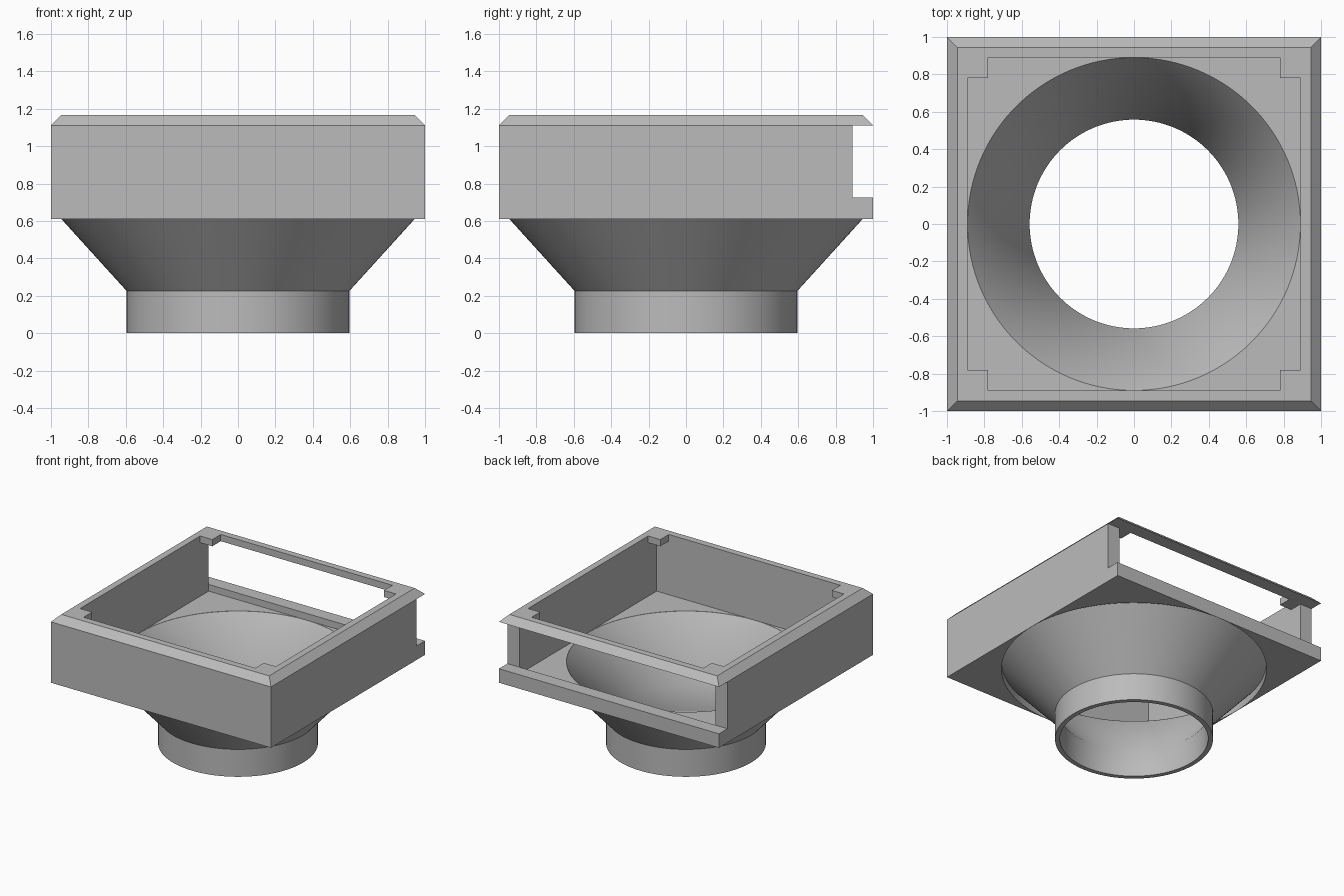
import bpy, bmesh, math

cube = bpy.data.objects.get("Cube")
if cube:
    bpy.data.objects.remove(cube, do_unlink=True)

SEGMENTS = 128
INNER = 0.89        # half width of the cavity
FLOOR = 0.67        # top of the floor
BASE = 0.61         # underside of the housing
RIM = 1.11          # start of the chamfered rim
TOP = 1.165
SKIN = 0.001

grey = bpy.data.materials.new("plain grey")
grey.use_nodes = True
grey.diffuse_color = (0.5, 0.5, 0.5, 1)
grey.node_tree.nodes["Principled BSDF"].inputs["Base Color"].default_value = (0.5, 0.5, 0.5, 1)


def make_object(name, bm):
    bmesh.ops.recalc_face_normals(bm, faces=bm.faces)
    mesh = bpy.data.meshes.new(name)
    bm.to_mesh(mesh)
    bm.free()
    mesh.materials.append(grey)
    obj = bpy.data.objects.new(name, mesh)
    bpy.context.collection.objects.link(obj)
    return obj


def box(name, x, y, z, chamfer=None):
    """Box from (min, max) ranges; chamfer = (inset, height) adds a sloped cap."""
    bm = bmesh.new()
    base = bm.faces.new([bm.verts.new((px, py, z[0])) for px, py in
                         ((x[0], y[0]), (x[1], y[0]), (x[1], y[1]), (x[0], y[1]))])
    levels = [(1, z[1] - z[0])]
    if chamfer:
        levels.append((1 - chamfer[0], chamfer[1]))
    face = base
    for i, (scale, rise) in enumerate(levels):
        if i == 0:
            ext = bmesh.ops.extrude_face_region(bm, geom=[face], use_keep_orig=True)
        else:
            ext = bmesh.ops.extrude_discrete_faces(bm, faces=[face])
        face = ext["faces"][0] if i else [g for g in ext["geom"] if isinstance(g, bmesh.types.BMFace)][0]
        for v in face.verts:
            v.co.x *= scale
            v.co.y *= scale
            v.co.z += rise
    return make_object(name, bm)


def revolve(name, profile):
    """Turn a closed (radius, height) profile about the z axis."""
    bm = bmesh.new()
    rings = []
    for i in range(SEGMENTS):
        a = math.tau * i / SEGMENTS
        rings.append([bm.verts.new((r * math.cos(a), r * math.sin(a), h)) for r, h in profile])
    n = len(profile)
    for i, ring in enumerate(rings):
        following = rings[(i + 1) % SEGMENTS]
        for j in range(n):
            k = (j + 1) % n
            bm.faces.new((ring[j], following[j], following[k], ring[k]))
    return make_object(name, bm)


def cylinder(name, radius, low, high):
    bm = bmesh.new()
    bmesh.ops.create_cone(bm, cap_ends=True, segments=SEGMENTS, radius1=radius,
                          radius2=radius, depth=high - low)
    bmesh.ops.translate(bm, verts=bm.verts, vec=(0, 0, (low + high) / 2))
    return make_object(name, bm)


def activate(obj):
    bpy.ops.object.select_all(action='DESELECT')
    obj.select_set(True)
    bpy.context.view_layer.objects.active = obj


def cut(target, cutter):
    cutter.hide_render = True
    mod = target.modifiers.new("cut", 'BOOLEAN')
    mod.operation = 'DIFFERENCE'
    mod.solver = 'EXACT'
    mod.object = cutter
    activate(target)
    bpy.ops.object.modifier_apply(modifier=mod.name)
    bpy.data.objects.remove(cutter, do_unlink=True)


# Square housing with a chamfered top rim
housing = box("housing", (-1, 1), (-1, 1), (BASE, RIM), chamfer=(0.055, TOP - RIM))

# Cavity, then a top opening that leaves a square tab in each corner
wide, narrow = (-INNER, INNER), (-0.78, 0.78)
cut(housing, box("cavity_cutter", wide, wide, (FLOOR, RIM)))
cut(housing, box("opening_cutter_x", wide, narrow, (1.0, 1.3)))
cut(housing, box("opening_cutter_y", narrow, wide, (1.0, 1.3)))

# Slot across the back, above a low lip
cut(housing, box("slot_cutter", (-1.1, 1.1), (INNER, 1.1), (0.725, RIM)))

# Round seat for the funnel under the floor, and the hole into it
cut(housing, cylinder("seat_cutter", 0.998, 0.5, FLOOR - SKIN))
cut(housing, cylinder("hole_cutter", INNER, 0.55, 0.7))

# Hollow funnel with a straight outlet collar
funnel = revolve("funnel", [(0.595, 0), (0.595, 0.225), (0.998, FLOOR - SKIN),
                            (INNER, FLOOR - SKIN), (0.558, 0.225), (0.558, 0)])

for obj in (housing, funnel):
    activate(obj)
    bpy.ops.object.shade_smooth_by_angle(angle=math.radians(40))
